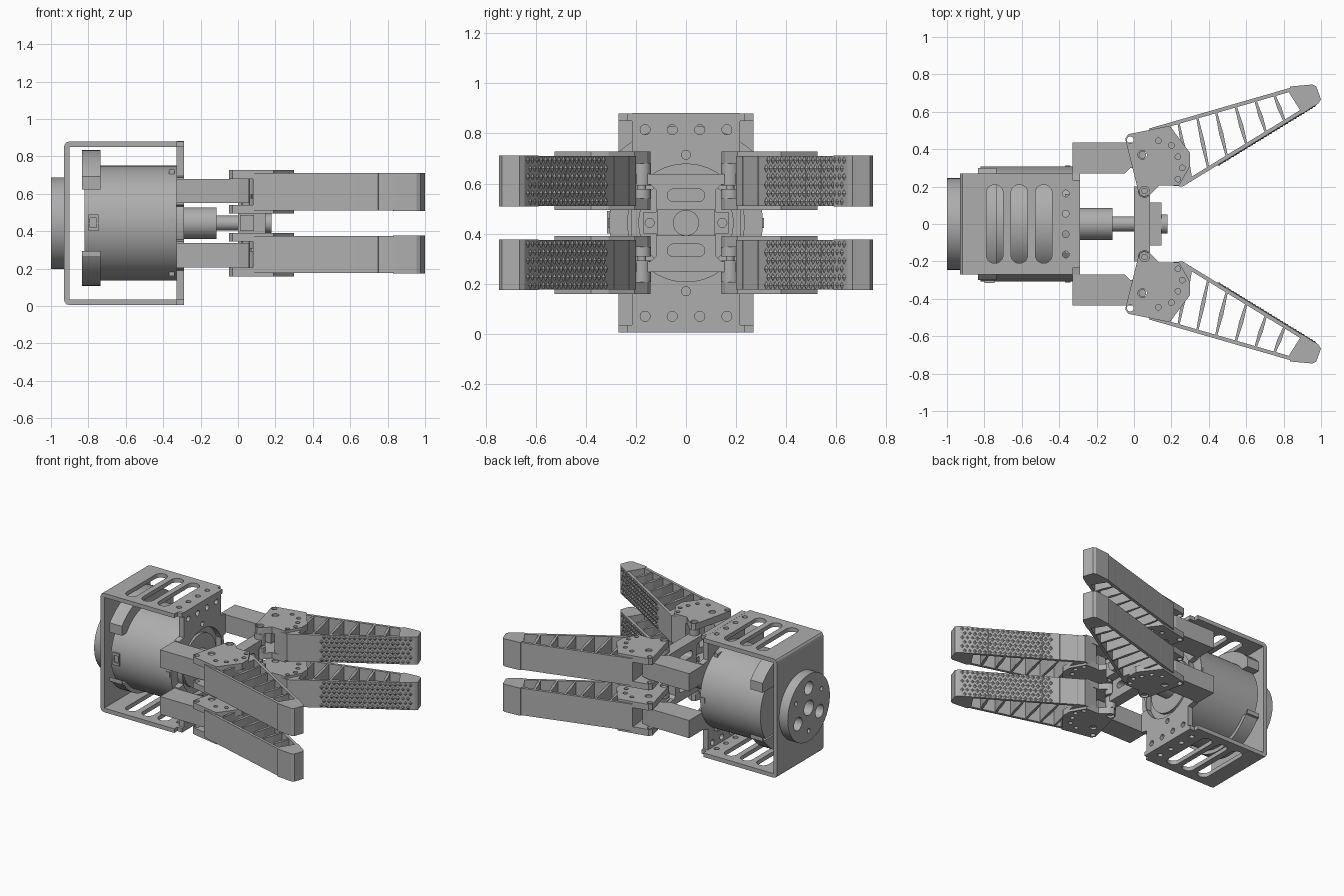
import bpy, bmesh
from math import sin, cos, pi, asin
from mathutils import Matrix, Vector

cube = bpy.data.objects.get("Cube")
if cube:
    bpy.data.objects.remove(cube, do_unlink=True)

grey = bpy.data.materials.new("machined_grey")
grey.use_nodes = True
grey.diffuse_color = (0.42, 0.42, 0.42, 1)
grey.node_tree.nodes["Principled BSDF"].inputs["Base Color"].default_value = grey.diffuse_color

CZ = 0.443  # height of the main axis
AXES = {"z": ((1, 0, 0), (0, 1, 0), (0, 0, 1)),
        "x": ((0, 0, 1), (1, 0, 0), (0, 1, 0)),
        "y": ((1, 0, 0), (0, 0, 1), (0, 1, 0))}


def add(name, bm):
    bmesh.ops.remove_doubles(bm, verts=bm.verts, dist=1e-5)
    bmesh.ops.recalc_face_normals(bm, faces=bm.faces)
    mesh = bpy.data.meshes.new(name)
    bm.to_mesh(mesh)
    bm.free()
    mesh.materials.clear()
    mesh.materials.append(grey)
    obj = bpy.data.objects.new(name, mesh)
    bpy.context.collection.objects.link(obj)
    return obj


def plate(name, outline, lo, hi, axis="z", holes=()):
    """Extrude a flat outline with holes between lo and hi along an axis."""
    curve = bpy.data.curves.new(name, "CURVE")
    curve.dimensions, curve.fill_mode = "2D", "BOTH"
    curve.extrude = (hi - lo) / 2
    for loop in [outline, *holes]:
        s = curve.splines.new("POLY")
        s.points.add(len(loop) - 1)
        for p, (u, v) in zip(s.points, loop):
            p.co = (u, v, 0, 1)
        s.use_cyclic_u, s.use_smooth = True, False
    tmp = bpy.data.objects.new(name, curve)
    bpy.context.collection.objects.link(tmp)
    mesh = bpy.data.meshes.new_from_object(tmp.evaluated_get(bpy.context.evaluated_depsgraph_get()))
    bm = bmesh.new()
    bm.from_mesh(mesh)
    bpy.data.objects.remove(tmp)
    bpy.data.curves.remove(curve)
    bpy.data.meshes.remove(mesh)
    bmesh.ops.translate(bm, verts=bm.verts, vec=(0, 0, (lo + hi) / 2))
    bm.transform(Matrix(AXES[axis]).to_4x4())
    return add(name, bm)


def circle(u, v, r, n=20):
    return [(u + r * cos(2 * pi * i / n), v + r * sin(2 * pi * i / n)) for i in range(n)]


def slot(u, v, hu, hv):
    r = min(hu, hv)
    return [(u + r * cos(a) + (hu - r) * (1 if cos(a) > 0 else -1),
             v + r * sin(a) + (hv - r) * (1 if sin(a) > 0 else -1))
            for a in [2 * pi * (i + 0.5) / 24 for i in range(24)]]


def rect(u0, u1, v0, v1):
    return [(u0, v0), (u1, v0), (u1, v1), (u0, v1)]


def mirrored(half):
    return half + [(-u, v) for u, v in reversed(half)]


def rod(name, r, lo, hi, u=0, v=CZ, axis="x", n=64):
    obj = plate(name, circle(u, v, r, n), lo, hi, axis)
    smooth.append(obj)
    return obj


smooth = []

# Frame: slotted top and bottom, rounded back, open front
bolts = (-0.163, -0.055, 0.055, 0.163)
slots = [slot(x, 0, 0.045, 0.21) for x in (-0.745, -0.613, -0.483)]
slots += [circle(-0.365, y, 0.018) for y in bolts]
lid = [(-0.9, -0.27), (-0.33, -0.27), (-0.33, -0.235), (-0.29, -0.235)]
lid += [(x, -y) for x, y in reversed(lid)]
for name, z in (("frame_bottom", 0.005), ("frame_top", 0.85)):
    plate(name, lid, z, z + 0.03, holes=slots)
bend = [(-0.9, 0.005), (-0.918, 0.01), (-0.927, 0.022), (-0.93, 0.035)]
plate("frame_back", bend + [(x, 0.885 - z) for x, z in reversed(bend)], -0.27, 0.27, "y")
side = [(0.215, 0.005), (0.215, 0.19), (0.27, 0.2), (0.27, 0.345), (0.215, 0.355)]
side += [(y, 2 * CZ - z) for y, z in reversed(side)]
front_holes = [circle(0, CZ, 0.235, 64)]
front_holes += [circle(y, z, 0.02) for y in bolts for z in (0.07, 0.815)]
front_holes += [circle(0, z, 0.018) for z in (0.17, 0.715)]
plate("frame_front", mirrored(side), -0.33, -0.29, "x", front_holes)

# Motor with end tabs, sensor socket and small vents
rod("motor_body", 0.307, -0.82, -0.33, n=96)
rod("motor_face", 0.19, -0.33, -0.31)
for name, r, s in (("motor_tab_top", 0.39, 1), ("motor_tab_bottom", 0.335, -1)):
    a = asin(0.3 / r)
    arc = [(r * sin(a * (i / 12 - 1)), CZ + s * r * cos(a * (i / 12 - 1))) for i in range(25)]
    smooth.append(plate(name, arc + [(0.3, CZ + s * 0.18), (-0.3, CZ + s * 0.18)], -0.835, -0.735, "x"))
plate("motor_socket", rect(-0.8, -0.747, 0.4, 0.49), -0.315, -0.28, "y",
      [rect(-0.79, -0.757, 0.42, 0.47)])
for z in (0.18, CZ, 0.71):
    half = 0.312 if z == CZ else 0.16
    plate("motor_vent", rect(-0.37, -0.34, z - 0.02, z + 0.02), -half, half, "y")

# Rear flange with three pockets
pockets = [circle(0.145 * cos(a), CZ + 0.145 * sin(a), 0.048) for a in (pi / 2, pi * 7 / 6, pi * 11 / 6)]
pockets += [circle(0.17 * cos(a), CZ + 0.17 * sin(a), 0.016) for a in (pi / 6, pi * 5 / 6, pi * 3 / 2)]
smooth.append(plate("rear_flange", circle(0, CZ, 0.245, 72), -1.0, -0.93, "x",
                    pockets + [circle(0, CZ, 0.055, 32)]))

# Drive shaft and crosshead
rod("shaft_boss", 0.085, -0.33, -0.115)
rod("shaft", 0.04, -0.115, 0.02)
yoke = [(0.2, 0.247), (0.2, 0.285), (0.14, 0.29), (0.12, 0.31)]
yoke += [(y, 2 * CZ - z) for y, z in reversed(yoke)]
plate("crosshead", mirrored(yoke), 0.0, 0.085, "x",
      [slot(0, CZ + s * 0.11, 0.075, 0.025) for s in (-1, 1)])
plate("crosshead_wings", rect(-0.17, 0.17, 0.4, 0.486), 0.01, 0.085, "x",
      [circle(y, CZ, 0.018) for y in (-0.145, 0.145)])
plate("crosshead_block", rect(-0.115, 0.115, 0.39, 0.496), 0.04, 0.147, "x")
rod("shaft_nut", 0.052, 0.147, 0.178)

# Finger outlines, drawn for the +y side
ARM = [(-0.33, 0.27), (-0.05, 0.27), (-0.02, 0.3), (0.06, 0.3), (0.06, 0.42), (0.0, 0.435), (-0.33, 0.435)]
BRACKET = [(-0.047, 0.455), (-0.03, 0.48), (0.19, 0.525), (0.3, 0.38), (0.3, 0.31), (0.24, 0.205),
           (0.135, 0.205), (0.085, 0.155), (0.055, 0.142), (0.03, 0.155), (0.022, 0.18)]
BRACKET_HOLES = [(-0.02, 0.45, 0.018), (0.045, 0.37, 0.024), (0.056, 0.176, 0.026), (0.13, 0.445, 0.015),
                 (0.2, 0.42, 0.015), (0.235, 0.36, 0.015), (0.258, 0.3, 0.015), (0.235, 0.24, 0.015)]
BASE = [(0.08, 0.5), (0.19, 0.53), (0.29, 0.37), (0.31, 0.25), (0.26, 0.2), (0.15, 0.21), (0.09, 0.4)]
TIP = [(0.83, 0.7), (0.835, 0.735), (0.955, 0.746), (0.975, 0.735), (1.0, 0.665), (0.985, 0.645), (0.9, 0.59)]
OUT0, OUT1 = Vector((0.08, 0.51)), Vector((0.86, 0.735))
IN0, IN1 = Vector((0.26, 0.2)), Vector((0.985, 0.645))


def wall(a, b, t):
    d = (b - a).normalized()
    n = Vector((d.y, -d.x)) * t
    return [a, b, b + n, a + n]


def rib(x):
    """Cross rib, thicker in the middle."""
    a = OUT0.lerp(OUT1, (x - OUT0.x) / (OUT1.x - OUT0.x))
    b = IN0.lerp(IN1, (x + 0.065 - IN0.x) / (IN1.x - IN0.x))
    m, d = (a + b) / 2, (b - a).normalized()
    n = Vector((d.y, -d.x))
    return [a + n * 0.005, m + n * 0.011, b + n * 0.005, b - n * 0.005, m - n * 0.011, a - n * 0.005]


def grip(name, sy, z0, z1):
    """Staggered rows of shallow diamond studs on the inner face."""
    bm = bmesh.new()
    d = (IN1 - IN0).normalized()
    n = Vector((d.y, -d.x))
    rows, step = 6, 0.034
    h = (z1 - z0) / rows
    for j in range(rows):
        for i in range(18):
            c = IN0 + d * (0.23 + step * (i + (j % 2) / 2))
            z = z0 + h * (j + 0.5)
            pts = [(c - d * step * 0.42, z), (c, z - h / 2), (c + d * step * 0.42, z), (c, z + h / 2)]
            base = [bm.verts.new((p.x, sy * p.y, q)) for p, q in pts]
            peak = c + n * 0.008
            top = bm.verts.new((peak.x, sy * peak.y, z))
            for k in range(4):
                bm.faces.new((base[k], base[(k + 1) % 4], top))
            bm.faces.new(base)
    add(name, bm)


# Four fingers: left and right, upper and lower
for sy, side_name in ((1, "left"), (-1, "right")):
    for s, level in ((1, "upper"), (-1, "lower")):
        tag = f"{side_name}_{level}_"

        def part(name, pts, a, b, holes=()):
            lo, hi = sorted((CZ + s * a, CZ + s * b))
            flip = lambda loop: [(x, sy * y) for x, y in loop]
            return plate(tag + name, flip(pts), lo, hi, "z", [flip(h) for h in holes])

        part("arm", ARM, 0.107, 0.237)
        holes = [circle(*h) for h in BRACKET_HOLES]
        for a, b in ((0.052, 0.097), (0.237, 0.285)):
            part("bracket_plate", BRACKET, a, b, holes)
        part("finger_base", BASE, 0.068, 0.267)
        part("outer_wall", wall(OUT0, OUT1, 0.02), 0.068, 0.267)
        part("inner_wall", wall(IN1, IN0, 0.02), 0.068, 0.267)
        part("fingertip", TIP, 0.066, 0.269)
        for x in (0.235, 0.335, 0.435, 0.54, 0.645, 0.745):
            part("rib", rib(x), 0.07, 0.265)
        for a, b in ((0.097, 0.135), (0.15, 0.237)):
            smooth.append(part("link_eye", circle(0.056, 0.176, 0.036), a, b))
        smooth.append(part("link_pin", circle(0.056, 0.176, 0.017), 0.06, 0.275))
        smooth.append(part("arm_pin", circle(0.045, 0.37, 0.02), 0.06, 0.275))
        lo, hi = sorted((CZ + s * 0.068, CZ + s * 0.267))
        grip(tag + "grip_studs", sy, lo, hi)

# Smooth the round parts, keeping their rims sharp
bpy.ops.object.select_all(action="DESELECT")
for obj in smooth:
    obj.select_set(True)
bpy.context.view_layer.objects.active = smooth[0]
bpy.ops.object.shade_smooth_by_angle(angle=0.6)
